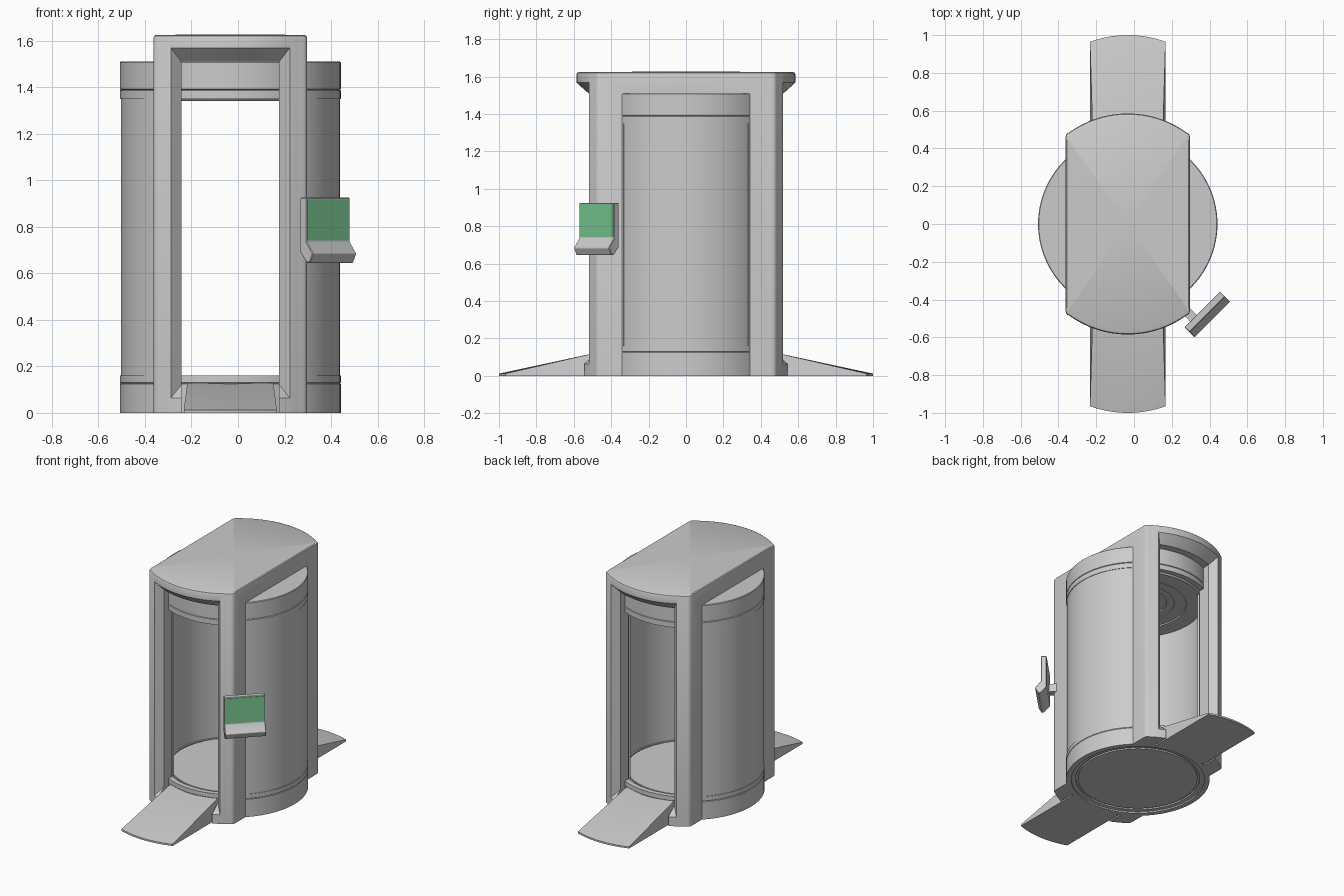
import bpy, bmesh, math

if "Cube" in bpy.data.objects:
    bpy.data.objects.remove(bpy.data.objects["Cube"])

CX = -0.033  # booth axis in x


def make(name, verts, faces):
    bm = bmesh.new()
    vs = [bm.verts.new(v) for v in verts]
    for f in faces:
        bm.faces.new([vs[i] for i in f])
    bmesh.ops.remove_doubles(bm, verts=bm.verts, dist=1e-5)
    bmesh.ops.recalc_face_normals(bm, faces=bm.faces)
    me = bpy.data.meshes.new(name)
    bm.to_mesh(me)
    bm.free()
    ob = bpy.data.objects.new(name, me)
    bpy.context.collection.objects.link(ob)
    return ob


def loft(name, rings):
    """Skin equal-length closed rings and cap both ends."""
    n = len(rings[0])
    verts = [v for r in rings for v in r]
    faces = [[k * n + i, k * n + (i + 1) % n, (k + 1) * n + (i + 1) % n, (k + 1) * n + i]
             for k in range(len(rings) - 1) for i in range(n)]
    faces += [list(range(n)), list(range((len(rings) - 1) * n, len(rings) * n))]
    return make(name, verts, faces)


def lathe(name, prof, n=96):
    """Full revolution of a profile that starts and ends on the axis."""
    m = len(prof)
    verts, faces = [], []
    for k in range(n):
        a = 2 * math.pi * k / n
        verts += [(CX + r * math.cos(a), r * math.sin(a), z) for r, z in prof]
        q = ((k + 1) % n) * m
        for i in range(m - 1):
            if prof[i][0] == 0:
                faces.append([k * m + i + 1, q + i + 1, k * m + i])
            elif prof[i + 1][0] == 0:
                faces.append([k * m + i, q + i, k * m + i + 1])
            else:
                faces.append([k * m + i, q + i, q + i + 1, k * m + i + 1])
    return make(name, verts, faces)


def sector(name, r0, r1, z0, z1, a0, a1, n=40):
    """Curved wall piece between two angles in degrees."""
    rings = []
    for k in range(n + 1):
        a = math.radians(a0 + (a1 - a0) * k / n)
        rings.append([(CX + r * math.cos(a), r * math.sin(a), z)
                      for r, z in ((r0, z0), (r1, z0), (r1, z1), (r0, z1))])
    return loft(name, rings)


def rect(y, half, z0, z1):
    return [(CX - half, y, z0), (CX + half, y, z0), (CX + half, y, z1), (CX - half, y, z1)]


def apply_mod(ob, kind, **props):
    m = ob.modifiers.new(kind.lower(), kind)
    for k, v in props.items():
        setattr(m, k, v)
    bpy.context.view_layer.objects.active = ob
    bpy.ops.object.modifier_apply(modifier=m.name)


def cut(ob, cutter):
    apply_mod(ob, 'BOOLEAN', operation='DIFFERENCE', solver='EXACT', object=cutter)
    bpy.data.objects.remove(cutter)


R = 0.531


def bow(x):
    """Bowed front line of the portal."""
    return 0.585 - R + math.sqrt(R * R - x * x)


# Portal frame: bowed plan extruded up, with a softened roof edge
half = [(0.31 - 0.62 * i / 24, bow(0.31 - 0.62 * i / 24)) for i in range(25)]
half = [(0.33, 0.455), (0.327, 0.471), (0.32, 0.48)] + half + [(-0.32, 0.48), (-0.327, 0.471), (-0.33, 0.455)]
plan = half + [(-x, -y) for x, y in half]
rows = [(0, 1), (1.612, 1), (1.620, 0.993), (1.625, 0.975), (1.627, 0.02)]
frame = loft("portal_frame", [[(CX + x * s, y * s, z) for x, y in plan] for z, s in rows])
cut(frame, loft("tunnel_cut", [rect(-0.8, 0.21, -0.1, 1.51), rect(0.8, 0.21, -0.1, 1.51)]))
# Chamfer around both openings follows the bow
D0, D1 = -0.065, 0.03
for s in (-1, 1):
    rings = []
    for x in [-0.275] + [-0.21 + 0.42 * i / 20 for i in range(21)] + [0.275]:
        d = D0 if abs(x) < 0.22 else 0.029
        y = bow(x)
        rings.append([(CX + x, s * (y + e), z) for e, z in (
            (d, 0.065 - 0.87 * d), (D1, 0.065 - 0.87 * D1),
            (D1, 1.568 + 0.9 * D1), (d, 1.568 + 0.9 * d))])
    # keep the end columns spanning the full height of the outer rim
    for r, x in ((rings[0], -0.275), (rings[-1], 0.275)):
        y = bow(x)
        r[0] = (CX + x, s * (y + 0.029), 0.04)
        r[3] = (CX + x, s * (y + 0.029), 1.594)
    cut(frame, loft("chamfer_cut", rings))
cut(frame, lathe("chamber_cut", [(0, -0.1), (0.44, -0.1), (0.44, 1.505), (0, 1.505)]))

# Floor drum with turntable groove and recessed underside
lathe("floor_drum", [(0, 0.01), (0.395, 0.01), (0.395, 0.02), (0.41, 0.02), (0.41, 0.01), (0.44, 0.01),
                     (0.44, 0), (0.475, 0), (0.475, 0.124), (0.472, 0.127), (0.475, 0.130),
                     (0.475, 0.160), (0.44, 0.160), (0.43, 0.148), (0.42, 0.148),
                     (0.42, 0.140), (0.41, 0.140), (0.41, 0.148), (0, 0.148)])
# Ceiling drum with stepped rings below
lathe("ceiling_drum", [(0, 1.375), (0.10, 1.375), (0.10, 1.365), (0.19, 1.365), (0.19, 1.355),
                       (0.24, 1.355), (0.24, 1.35), (0.32, 1.35), (0.32, 1.34), (0.43, 1.34), (0.44, 1.35),
                       (0.475, 1.35), (0.475, 1.386), (0.470, 1.389), (0.475, 1.392), (0.475, 1.506),
                       (0.471, 1.51), (0, 1.51)])

# Side walls with recessed outer panels, edge stiles and inner jamb strips
for side, a in (("right", 0), ("left", 180)):
    sector(side + "_wall", 0.43, 0.471, 0.145, 1.355, a - 60, a + 60)
    for e in (-1, 1):
        sector(side + "_stile", 0.46, 0.475, 0.155, 1.355, a + e * 44.8, a + e * 50, 4)
        sector(side + "_jamb_strip", 0.415, 0.435, 0.147, 1.345, a + e * 54, a + e * 58.5, 4)

# Access ramps with bowed tips
for s, name in ((-1, "front_ramp"), (1, "back_ramp")):
    rings = []
    for i in range(17):
        t = -1 + i / 8
        tip = 1.0 - 0.035 * t * t
        xb, xt = CX + 0.2 * t, CX + 0.185 * t
        rings.append([(xb, s * 0.44, 0), (xb, s * tip, 0), (xb, s * tip, 0.012), (xt, s * 0.46, 0.128),
                      (xt, s * 0.44, 0.128)])
    loft(name, rings)


# Operator console, turned 45 degrees: u runs along it, v points out of the screen
def uv(u, v, z):
    return ((u + v) * math.sqrt(0.5), (u - v) * math.sqrt(0.5), z)


def console_part(name, prof, u0, u1):
    return loft(name, [[uv(u, v, z) for v, z in prof] for u in (u0, u1)])


body = console_part("console_body", [(0.575, 0.925), (0.575, 0.69), (0.615, 0.645), (0.632, 0.645),
                                     (0.652, 0.685), (0.612, 0.735), (0.612, 0.925)], -0.197, 0.069)
apply_mod(body, 'BEVEL', width=0.003, segments=1, limit_method='ANGLE', angle_limit=math.radians(30))
console_part("console_arm", [(0.50, 0.75), (0.58, 0.75), (0.58, 0.81), (0.50, 0.81)], -0.155, -0.105)
screen = console_part("console_screen", [(0.605, 0.742), (0.614, 0.742), (0.614, 0.918), (0.605, 0.918)],
                      -0.191, 0.063)
mat = bpy.data.materials.new("screen_green")
mat.diffuse_color = (0.2, 0.6, 0.3, 1)
mat.use_nodes = True
mat.node_tree.nodes["Principled BSDF"].inputs["Base Color"].default_value = mat.diffuse_color
screen.data.materials.append(mat)

# Smooth curved surfaces, keep hard edges
for ob in bpy.data.objects:
    ob.select_set(True)
bpy.context.view_layer.objects.active = frame
bpy.ops.object.shade_smooth_by_angle(angle=math.radians(30))
